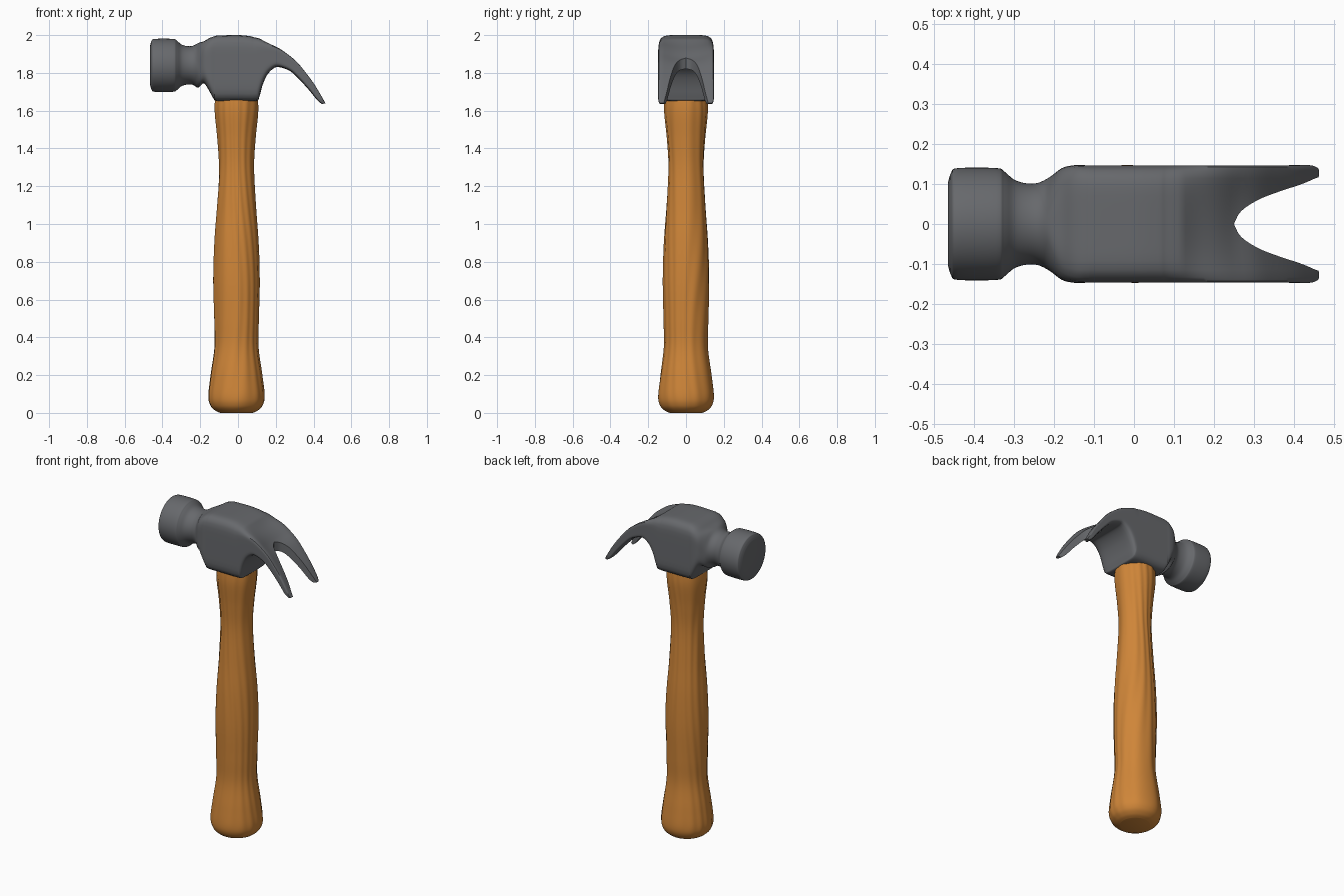
import bpy
import bmesh
from math import sin, cos, pi, radians
from mathutils import Vector

cube = bpy.data.objects.get("Cube")
if cube:
    bpy.data.objects.remove(cube, do_unlink=True)


def material(name, colour, roughness):
    mat = bpy.data.materials.new(name)
    mat.use_nodes = True
    mat.diffuse_color = (*colour, 1)
    bsdf = mat.node_tree.nodes["Principled BSDF"]
    bsdf.inputs["Base Color"].default_value = (*colour, 1)
    bsdf.inputs["Roughness"].default_value = roughness
    return mat


def spline(rows, steps):
    """Smooth curve through rows of numbers (Catmull-Rom)."""
    rows = [Vector(r) for r in rows]
    out = []
    for i in range(len(rows) - 1):
        a, b = rows[max(i - 1, 0)], rows[i]
        c, d = rows[i + 1], rows[min(i + 2, len(rows) - 1)]
        for k in range(steps):
            t = k / steps
            out.append(0.5 * (2 * b + (c - a) * t + (2 * a - 5 * b + 4 * c - d) * t**2
                              + (3 * b - a - 3 * c + d) * t**3))
    return out + [rows[-1]]


def loft(name, rings, mat=None):
    """Skin closed rings of points and cap both ends."""
    bm = bmesh.new()
    loops = [[bm.verts.new(p) for p in ring] for ring in rings]
    for a, b in zip(loops, loops[1:]):
        for i in range(len(a)):
            j = (i + 1) % len(a)
            bm.faces.new((a[i], a[j], b[j], b[i]))
    bm.faces.new(loops[0])
    bm.faces.new(loops[-1])
    bmesh.ops.recalc_face_normals(bm, faces=bm.faces)
    mesh = bpy.data.meshes.new(name)
    bm.to_mesh(mesh)
    bm.free()
    obj = bpy.data.objects.new(name, mesh)
    bpy.context.collection.objects.link(obj)
    if mat:
        mesh.materials.append(mat)
    return obj


def select(obj):
    bpy.ops.object.select_all(action="DESELECT")
    obj.select_set(True)
    bpy.context.view_layer.objects.active = obj


steel = material("dark steel", (0.135, 0.14, 0.15), 0.5)
wood = material("orange wood", (0.62, 0.235, 0.04), 0.6)

# Handle: turned profile (z, radius) with shallow wavy grain
profile = [(0, 0.085), (0.012, 0.112), (0.04, 0.138), (0.09, 0.148), (0.2, 0.136),
           (0.35, 0.116), (0.5, 0.118), (0.7, 0.122), (0.9, 0.116), (1.1, 0.102),
           (1.3, 0.092), (1.45, 0.1), (1.6, 0.115), (1.7, 0.11)]


def grain(a, z):
    fade = min(1, z / 0.1)
    return 0.0016 * fade * sin(13 * a + 3 * sin(2.3 * z + 2 * a) + 1.5 * sin(5 * z - a))


rings = []
for z, r in spline(profile, 6):
    ring = []
    for i in range(96):
        a = 2 * pi * i / 96
        rad = r + grain(a, z)
        ring.append((rad * cos(a) - 0.008, rad * sin(a), z))
    rings.append(ring)
handle = loft("handle", rings, wood)

# Head stations: top x, top z, bottom x, bottom z, half width
poll = [(-0.465, 0.105), (-0.457, 0.13), (-0.44, 0.14), (-0.345, 0.14), (-0.325, 0.132),
        (-0.30, 0.111), (-0.27, 0.102), (-0.24, 0.103), (-0.21, 0.118)]
stations = [(x, 1.84 + r, x, 1.84 - r, r) for x, r in poll]
body = [(-0.18, 1.968, -0.18, 1.745), (-0.15, 1.985, -0.15, 1.7),
        (-0.12, 1.995, -0.128, 1.662), (-0.10, 1.998, -0.112, 1.652),
        (0.0, 2.0, 0.0, 1.652), (0.06, 1.995, 0.095, 1.652),
        (0.08, 1.99, 0.112, 1.67), (0.11, 1.983, 0.13, 1.735),
        (0.15, 1.97, 0.155, 1.79), (0.2, 1.95, 0.19, 1.825),
        (0.25, 1.92, 0.22, 1.83), (0.31, 1.87, 0.275, 1.81),
        (0.36, 1.81, 0.32, 1.77), (0.41, 1.74, 0.375, 1.71),
        (0.45, 1.67, 0.42, 1.655), (0.465, 1.64, 0.445, 1.635)]
stations += [(*row, 0.147) for row in body]
stations[len(poll)] = (*body[0], 0.14)
stations[-1] = (*body[-1], 0.14)

# Head: round poll and neck blend to a boxy body, then a hollowed curved claw
rings = []
for tx, tz, bx, bz, width in spline(stations, 4):
    top, bottom = Vector((tx, 0, tz)), Vector((bx, 0, bz))
    centre, half = (top + bottom) / 2, (top - bottom) / 2
    n = min(7, max(2, 2 + (centre.x + 0.22) * 60))
    hollow = 0.8 * min(1, max(0, (tx - 0.12) / 0.15))
    ring = []
    for i in range(56):
        c, s = cos(2 * pi * i / 56), sin(2 * pi * i / 56)
        r = (abs(c)**n + abs(s)**n) ** (-1 / n)
        u, v = r * c, r * s
        if v > 0:
            v *= 1 - hollow * max(0, 1 - u * u)
        ring.append(centre + half * v + Vector((0, width * u, 0)))
    rings.append(ring)
head = loft("head", rings, steel)

# Notch between the two claw prongs
side = spline([(0.25, 0), (0.268, 0.032), (0.31, 0.06), (0.36, 0.08),
               (0.42, 0.1), (0.48, 0.123), (0.6, 0.15)], 5)
outline = [(x, y) for x, y in side] + [(x, -y) for x, y in reversed(side[1:])]
cutter = loft("notch_cutter", [[(x, y, z) for x, y in outline] for z in (1.4, 2.2)])
cutter.hide_render = True
cut = head.modifiers.new("notch", "BOOLEAN")
cut.operation = "DIFFERENCE"
cut.solver = "EXACT"
cut.object = cutter
select(head)
bpy.ops.object.modifier_apply(modifier=cut.name)
bpy.data.objects.remove(cutter, do_unlink=True)

for obj in (handle, head):
    select(obj)
    bpy.ops.object.shade_smooth_by_angle(angle=radians(40))
